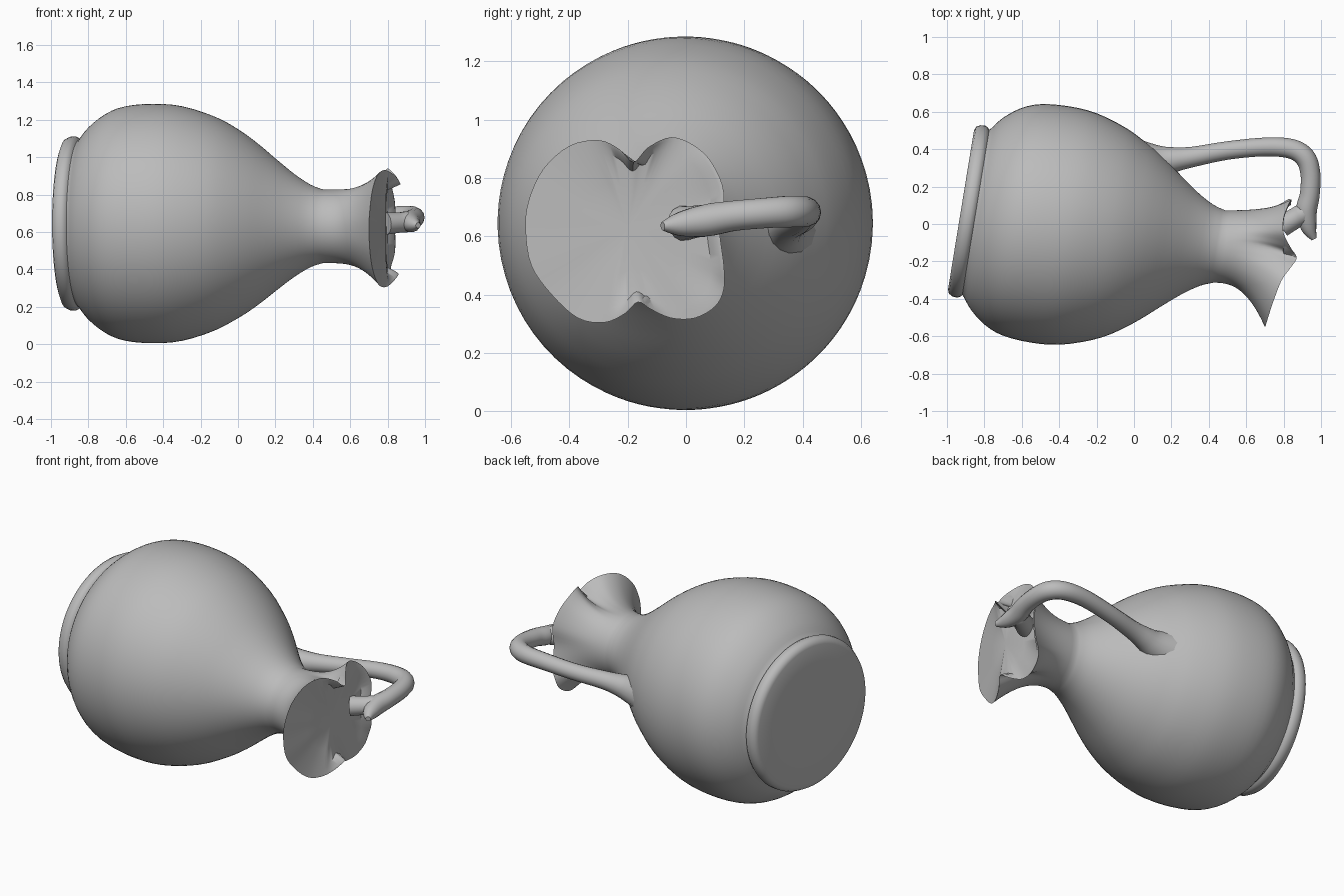
import bpy, bmesh, math
from mathutils import Vector

if "Cube" in bpy.data.objects:
    bpy.data.objects.remove(bpy.data.objects["Cube"])

clay = bpy.data.materials.new("grey_clay")
clay.diffuse_color = (0.5, 0.5, 0.5, 1)
clay.use_nodes = True
clay.node_tree.nodes["Principled BSDF"].inputs["Base Color"].default_value = clay.diffuse_color


def smooth_path(pts, steps, closed=False):
    """Catmull-Rom interpolation through a few points of any dimension."""
    n, out = len(pts), []
    pts = [Vector(p) for p in pts]
    get = (lambda i: pts[i % n]) if closed else (lambda i: pts[max(0, min(n - 1, i))])
    for i in range(n if closed else n - 1):
        a, b, c, d = get(i - 1), get(i), get(i + 1), get(i + 2)
        for k in range(steps):
            t = k / steps
            out.append(0.5 * (2 * b + (c - a) * t + (2 * a - 5 * b + 4 * c - d) * t * t
                              + (3 * b - a - 3 * c + d) * t ** 3))
    if not closed:
        out.append(pts[-1])
    return out


def loft(name, rings, start, end):
    """Skin a list of rings and close both ends with a fan to a centre point."""
    bm = bmesh.new()
    loops = [[bm.verts.new(p) for p in ring] for ring in rings]
    n = len(loops[0])
    for a, b in zip(loops, loops[1:]):
        for j in range(n):
            k = (j + 1) % n
            bm.faces.new((a[j], a[k], b[k], b[j]))
    for loop, tip in ((loops[0], start), (loops[-1], end)):
        v = bm.verts.new(tip)
        for j in range(n):
            bm.faces.new((loop[j], loop[(j + 1) % n], v))
    bmesh.ops.recalc_face_normals(bm, faces=bm.faces)
    mesh = bpy.data.meshes.new(name)
    bm.to_mesh(mesh)
    bm.free()
    mesh.materials.append(clay)
    obj = bpy.data.objects.new(name, mesh)
    bpy.context.collection.objects.link(obj)
    bpy.ops.object.select_all(action='DESELECT')
    obj.select_set(True)
    bpy.context.view_layer.objects.active = obj
    bpy.ops.object.shade_smooth_by_angle(angle=math.radians(45))
    return obj


def tube(name, path, steps=5, sides=14):
    """Round tube along (x, y, z, radius) points."""
    pts = smooth_path(path, steps)
    rings = []
    for i, p in enumerate(pts):
        c = p.to_3d()
        d = (pts[min(i + 1, len(pts) - 1)].to_3d() - pts[max(i - 1, 0)].to_3d()).normalized()
        side = d.cross(Vector((0, 0, 1))).normalized()
        up = side.cross(d)
        rings.append([c + p[3] * (math.cos(a) * side + math.sin(a) * up)
                      for a in (2 * math.pi * j / sides for j in range(sides))])
    return loft(name, rings, pts[0].to_3d(), pts[-1].to_3d())


# Three-lobed mouth rim, pinched above and below (x, y, z)
rim = smooth_path([
    (.70, -.55, .62), (.705, -.54, .72), (.72, -.49, .83), (.75, -.40, .91), (.79, -.30, .93),
    (.84, -.23, .90), (.87, -.18, .855), (.84, -.13, .905), (.80, -.05, .94), (.80, .03, .91),
    (.82, .09, .85), (.84, .13, .75), (.84, .115, .63), (.84, .13, .50), (.82, .13, .42),
    (.81, .10, .36), (.80, .03, .32), (.80, -.05, .32), (.83, -.12, .35), (.86, -.165, .375),
    (.83, -.21, .335), (.79, -.28, .305), (.75, -.37, .32), (.72, -.46, .40), (.705, -.53, .50)],
    4, closed=True)
angles = [math.atan2(p.z - .63, p.y + .2) for p in rim]

# Tilted round body: (distance along axis, radius)
foot = [(0, .30), (0, .43), (.008, .452), (.03, .464), (.055, .466), (.072, .458), (.08, .448)]
belly = [(.09, .457), (.14, .52), (.228, .588), (.33, .627), (.48, .64), (.633, .627),
         (.805, .573), (.937, .503), (1.04, .432), (1.14, .352), (1.24, .275),
         (1.33, .22), (1.40, .196)]
base = Vector((-.925, .075, .645))
axis = Vector((.987, -.161, 0))
across = Vector((.161, .987, 0))
rings = []
for s, r in [Vector(p) for p in foot] + smooth_path(belly, 3):
    bend = max(0, s - .9) / .5
    c = base + axis * s + Vector((0, .03, -.015)) * bend
    rings.append([c + r * (across * math.cos(a) + Vector((0, 0, math.sin(a)))) for a in angles])

# Neck flaring into the rim
neck = rings[-1]
for i in range(1, 13):
    t = i / 12
    e = t ** 2.6
    rings.append([Vector((p.x + (q.x - p.x) * t, p.y + (q.y - p.y) * e, p.z + (q.z - p.z) * e))
                  for p, q in zip(neck, rim)])

# Closed mouth, sunk a little behind the pinched folds
mid = Vector((.79, -.2, .63))
for scale, limit in ((.96, .85), (.86, .80), (.5, .79)):
    rings.append([Vector((min(mid.x + (q.x - mid.x) * scale, limit),
                          mid.y + (q.y - mid.y) * scale, mid.z + (q.z - mid.z) * scale))
                  for q in rim])
loft("jug_body", rings, base, mid)

# Handle arching from the shoulder to the rim, with a pointed thumb rest
tube("handle", [
    (.04, .33, .62, .12), (.14, .335, .625, .085), (.22, .345, .635, .066), (.32, .36, .645, .054),
    (.5, .393, .66, .049), (.7, .412, .68, .05), (.84, .402, .685, .053), (.915, .355, .685, .055),
    (.943, .27, .68, .053), (.94, .16, .67, .053), (.922, .07, .655, .056),
    (.935, -.02, .642, .042), (.963, -.08, .635, .015)])
tube("handle_joint", [(.94, .12, .665, .03), (.905, .06, .655, .055), (.86, .03, .65, .055),
                      (.79, -.01, .645, .06)])
